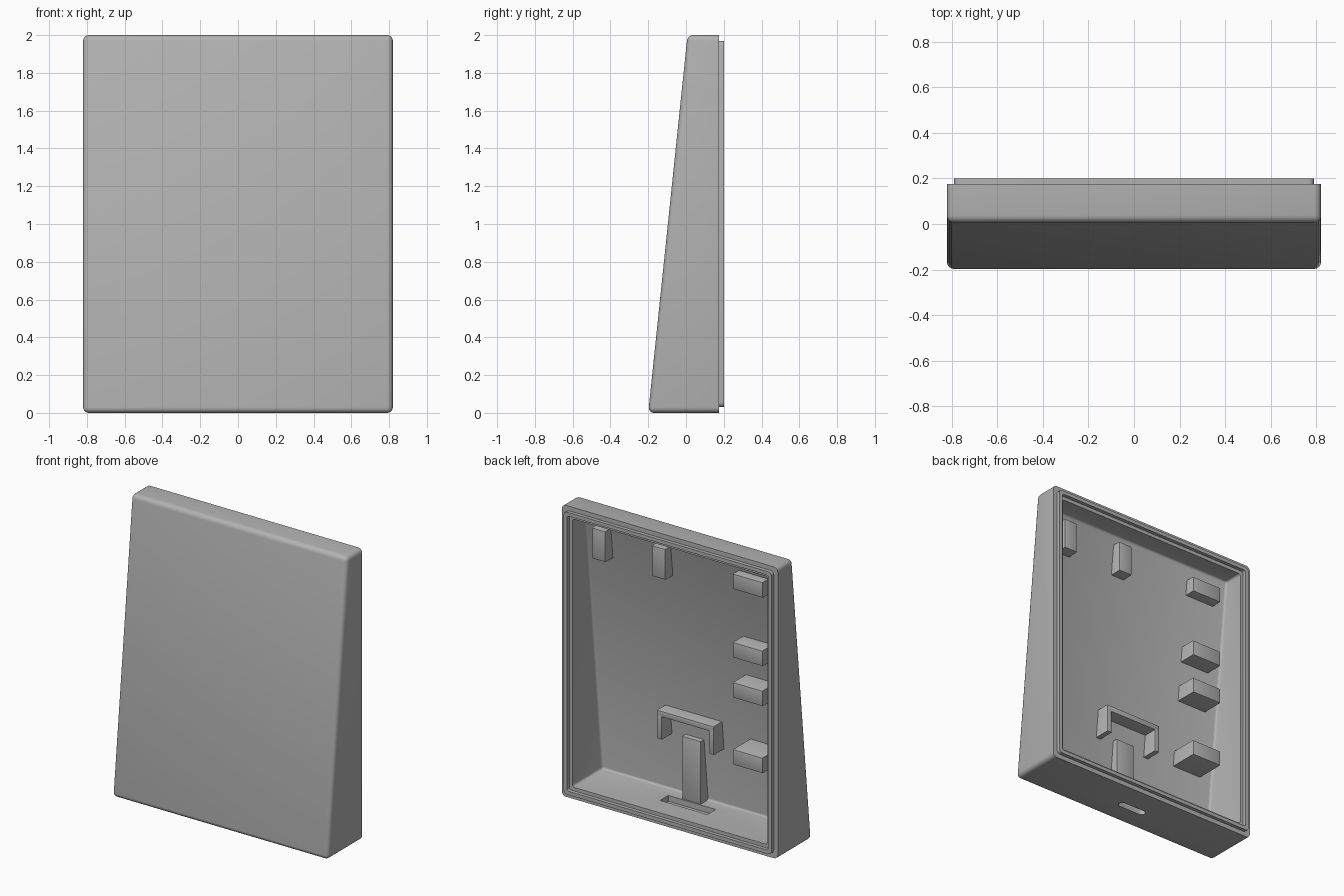
import bpy, bmesh, math
from mathutils import Vector

if "Cube" in bpy.data.objects:
    bpy.data.objects.remove(bpy.data.objects["Cube"], do_unlink=True)

grey = bpy.data.materials.new("matte grey")
grey.use_nodes = True
COLOR = (0.45, 0.45, 0.45, 1)
grey.diffuse_color = COLOR
grey.node_tree.nodes["Principled BSDF"].inputs["Base Color"].default_value = COLOR


def front(z):
    """Depth of the sloping outer face at height z."""
    return -0.2 + 0.104 * z


def finish(name, bm):
    bmesh.ops.recalc_face_normals(bm, faces=bm.faces)
    mesh = bpy.data.meshes.new(name)
    bm.to_mesh(mesh)
    bm.free()
    mesh.materials.append(grey)
    obj = bpy.data.objects.new(name, mesh)
    bpy.context.collection.objects.link(obj)
    return obj


def wedge(name, x, z, back, inset, bevel=0, segments=3, keep=lambda a, b: True):
    """Box whose front side follows the slope, with chosen edges rounded."""
    bm = bmesh.new()
    bmesh.ops.create_cube(bm, size=1)
    for v in bm.verts:
        v.co.x = x[v.co.x > 0]
        v.co.z = z[v.co.z > 0]
        v.co.y = back if v.co.y > 0 else front(v.co.z) + inset
    if bevel:
        edges = [e for e in bm.edges if keep(*[v.co for v in e.verts])]
        bmesh.ops.bevel(bm, geom=edges, offset=bevel, segments=segments,
                        profile=0.5, affect='EDGES')
    return finish(name, bm)


def rounded_loop(bm, w, bottom, top, r, place):
    """Ring of vertices around a rounded rectangle."""
    verts = []
    corners = [(w - r, top - r), (r - w, top - r), (r - w, bottom + r), (w - r, bottom + r)]
    for i, (cx, cz) in enumerate(corners):
        for k in range(5):
            a = math.pi / 2 * (i + k / 4)
            verts.append(bm.verts.new(place(cx + r * math.cos(a), cz + r * math.sin(a))))
    return verts


def bridge(bm, a, b):
    n = len(a)
    for i in range(n):
        bm.faces.new((a[i], a[(i + 1) % n], b[(i + 1) % n], b[i]))


def cut(obj, cutter):
    mod = obj.modifiers.new("cut", 'BOOLEAN')
    mod.object = cutter
    mod.solver = 'EXACT'
    bpy.context.view_layer.objects.active = obj
    bpy.ops.object.modifier_apply(modifier=mod.name)
    bpy.data.objects.remove(cutter, do_unlink=True)


def smooth(obj):
    bpy.ops.object.select_all(action='DESELECT')
    obj.select_set(True)
    bpy.context.view_layer.objects.active = obj
    bpy.ops.object.shade_smooth_by_angle(angle=math.radians(35))


RIM = 0.175
not_back = lambda a, b: not (a.y > 0.15 and b.y > 0.15)

# Hollow sloping shell, open at the back
shell = wedge("shell", (-0.82, 0.82), (0, 2), RIM, 0, 0.03, 4, not_back)
cut(shell, wedge("cavity", (-0.74, 0.74), (0.08, 1.92), 0.3, 0.037, 0.015, 3,
                 lambda a, b: not (a.y > 0.2 and b.y > 0.2)))

# Recess in the floor, and the rounded slot through it
bm = bmesh.new()
bmesh.ops.create_cube(bm, size=1)
for v in bm.verts:
    v.co = Vector((v.co.x * 0.36, v.co.y * 0.09 - 0.02, v.co.z * 0.1 + 0.09))
cut(shell, finish("floor_recess", bm))
bm = bmesh.new()
loops = [rounded_loop(bm, 0.105, -0.045, 0.005, 0.0245, lambda x, y, z=z: (x, y, z))
         for z in (-0.05, 0.06)]
bridge(bm, *loops)
for loop in loops:
    bm.faces.new(loop)
cut(shell, finish("cable_slot", bm))
smooth(shell)

# Raised lip around the opening
bm = bmesh.new()
loops = [rounded_loop(bm, 0.82 - d, d, 2 - d, r, lambda x, z, y=y: (x, y, z))
         for d, r, y in ((0.031, 0.025, RIM - 0.01), (0.031, 0.025, 0.2),
                         (0.056, 0.015, 0.2), (0.056, 0.015, RIM - 0.01))]
for i in range(4):
    bridge(bm, loops[i], loops[(i + 1) % 4])
smooth(finish("rim_lip", bm))


def block(name, x, z, back):
    smooth(wedge(name, x, z, back, 0.015, 0.006, 2, lambda a, b: a.y > back - 0.001 and b.y > back - 0.001))


# Support blocks rising from the inside of the front wall
for i, x in enumerate((0.55, 0.095)):
    block(f"upper_block_{i + 1}", (x, x + 0.1), (1.64, 1.85), 0.09)
for i, z in enumerate((0.51, 0.97, 1.245, 1.715)):
    block(f"side_block_{i + 1}", (-0.643, -0.42), (z, z + 0.105), 0.09)

# Bracket and post above the slot
block("bracket_bar", (-0.21, 0.22), (0.64, 0.68), 0)
for name, x in (("right", -0.21), ("left", 0.185)):
    block(f"bracket_{name}_leg", (x, x + 0.035), (0.485, 0.66), 0)
block("center_post", (-0.06, 0.08), (0.06, 0.51), -0.074)
